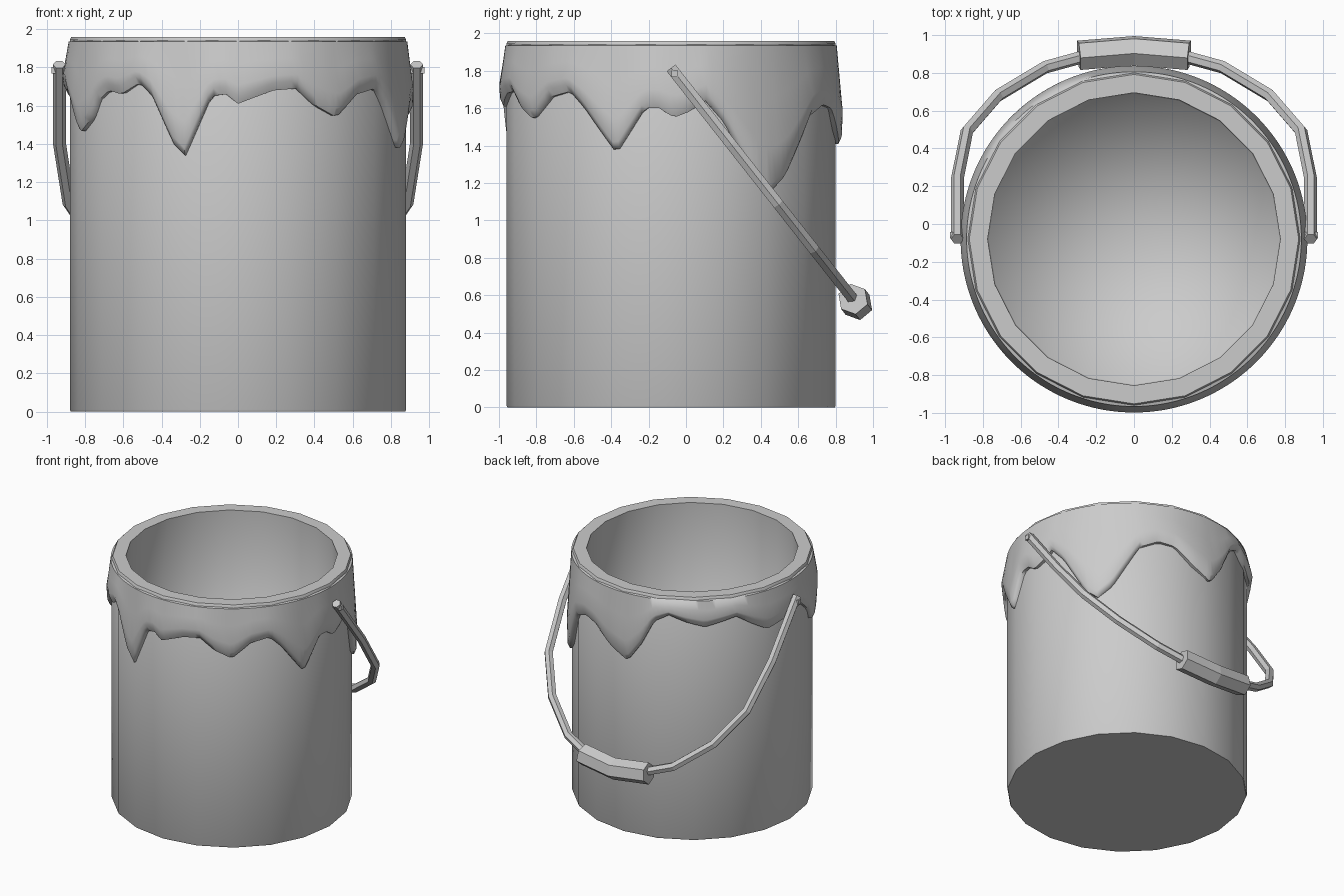
import bpy, bmesh, math
from mathutils import Vector

if "Cube" in bpy.data.objects:
    bpy.data.objects.remove(bpy.data.objects["Cube"])

CY = -0.08  # bucket axis position in y

# Mid-grey finish shared by all parts
GREY = bpy.data.materials.new("mid_grey")
GREY.diffuse_color = (0.53, 0.53, 0.53, 1)
GREY.use_nodes = True
GREY.node_tree.nodes["Principled BSDF"].inputs["Base Color"].default_value = GREY.diffuse_color


def select_only(ob):
    bpy.ops.object.select_all(action='DESELECT')
    ob.select_set(True)
    bpy.context.view_layer.objects.active = ob


def finish(name, bm, angle=40):
    bmesh.ops.recalc_face_normals(bm, faces=bm.faces[:])
    me = bpy.data.meshes.new(name)
    bm.to_mesh(me)
    bm.free()
    me.materials.append(GREY)
    ob = bpy.data.objects.new(name, me)
    bpy.context.collection.objects.link(ob)
    select_only(ob)
    if angle:
        bpy.ops.object.shade_smooth_by_angle(angle=math.radians(angle))
    return ob


def ring(bm, profile_at, n):
    """Revolve a profile (list of radius, z) that may vary with the angle."""
    cols = []
    for i in range(n):
        a = 360 * i / n
        s, c = math.sin(math.radians(a)), math.cos(math.radians(a))
        cols.append([bm.verts.new((r * s, CY - r * c, z)) for r, z in profile_at(a)])
    for i in range(n):
        p, q = cols[i], cols[(i + 1) % n]
        for j in range(len(p) - 1):
            bm.faces.new((p[j], q[j], q[j + 1], p[j + 1]))
    return cols


# Bucket: 20-sided wall with an open top and an inner floor
bm = bmesh.new()
wall = [(0.875, 0), (0.88, 0.01), (0.88, 1.945), (0.872, 1.96), (0.775, 1.96), (0.77, 0.1)]
cols = ring(bm, lambda a: wall, 20)
bm.faces.new([c[0] for c in cols])
floor = bm.faces.new([c[-1] for c in cols])
bmesh.ops.poke(bm, faces=[floor])
bucket = finish("bucket", bm)
# soften the corner between inner wall and floor
me = bucket.data
for e in me.edges:
    if all(abs(me.vertices[i].co.z - 0.1) < 0.01 for i in e.vertices):
        e.use_edge_sharp = False

# Paint drips: lower edge height by angle, going round from the front to the right
EDGE = [(0, 1.61), (5, 1.64), (12, 1.68), (20, 1.69), (27, 1.60), (35, 1.54),
        (44, 1.66), (53, 1.69), (59, 1.60), (71, 1.36), (81, 1.60), (86, 1.60),
        (91, 1.55), (96, 1.58), (102, 1.64), (109, 1.52), (120, 1.22), (126, 1.15),
        (133, 1.24), (146, 1.56), (155, 1.62), (163, 1.60), (173, 1.48), (183, 1.40),
        (190, 1.55), (197, 1.76), (204, 1.82), (212, 1.77), (221, 1.73), (236, 1.79),
        (245, 1.70), (253, 1.63), (263, 1.66), (278, 1.70), (286, 1.60), (293, 1.46),
        (301, 1.53), (306, 1.63), (311, 1.68), (317, 1.66), (325, 1.72), (330, 1.65),
        (338, 1.40), (342, 1.34), (351, 1.65), (356, 1.66), (360, 1.61)]


def drip(a):
    for (a0, z0), (a1, z1) in zip(EDGE, EDGE[1:]):
        if a0 <= a <= a1:
            zb = z0 + (z1 - z0) * (a - a0) / (a1 - a0)
            break
    h = 1.935 - zb
    lip = min(0.04, 0.2 * h)
    return [(0.862, 1.942), (0.886, 1.935), (0.902, 1.935 - 0.35 * h),
            (0.918, 1.935 - 0.7 * h), (0.913, zb + lip), (0.895, zb), (0.862, zb)]


bm = bmesh.new()
ring(bm, drip, 180)
finish("paint_drips", bm, 60)


# Handle: helper sweeping a six-sided section along a path
def rod(name, pts, radius, tilt=0):
    cu = bpy.data.curves.new(name, 'CURVE')
    cu.dimensions = '3D'
    cu.bevel_depth = radius
    cu.bevel_resolution = 1
    cu.use_fill_caps = True
    sp = cu.splines.new('POLY')
    sp.points.add(len(pts) - 1)
    for p, co in zip(sp.points, pts):
        p.co = (*co, 1)
        p.tilt = math.radians(tilt)
    sp.use_smooth = False
    cu.materials.append(GREY)
    ob = bpy.data.objects.new(name, cu)
    bpy.context.collection.objects.link(ob)
    select_only(ob)
    bpy.ops.object.convert(target='MESH')


def on_plane(x, y):  # the handle hangs in a sloping plane
    return (x, y, 1.79 - 1.27 * (y + 0.06))


half = [(0.935, -0.08), (0.935, 0.24), (0.885, 0.49), (0.72, 0.68), (0.47, 0.83), (0.27, 0.885)]
path = half + [(0, 0.92)] + [(-x, y) for x, y in reversed(half)]
rod("handle_bar", [on_plane(x, y) for x, y in path], 0.034)
rod("handle_grip", [on_plane(*p) for p in ((0.292, 0.893), (0, 0.917), (-0.292, 0.893))], 0.083, 20)

# Pivot pegs
for side, label in ((1, "right"), (-1, "left")):
    bm = bmesh.new()
    bmesh.ops.create_cube(bm, size=1)
    for v in bm.verts:
        v.co = Vector((v.co.x * 0.12 + side * 0.915, v.co.y * 0.035 - 0.06, v.co.z * 0.035 + 1.785))
    finish("pivot_peg_" + label, bm, 0)
